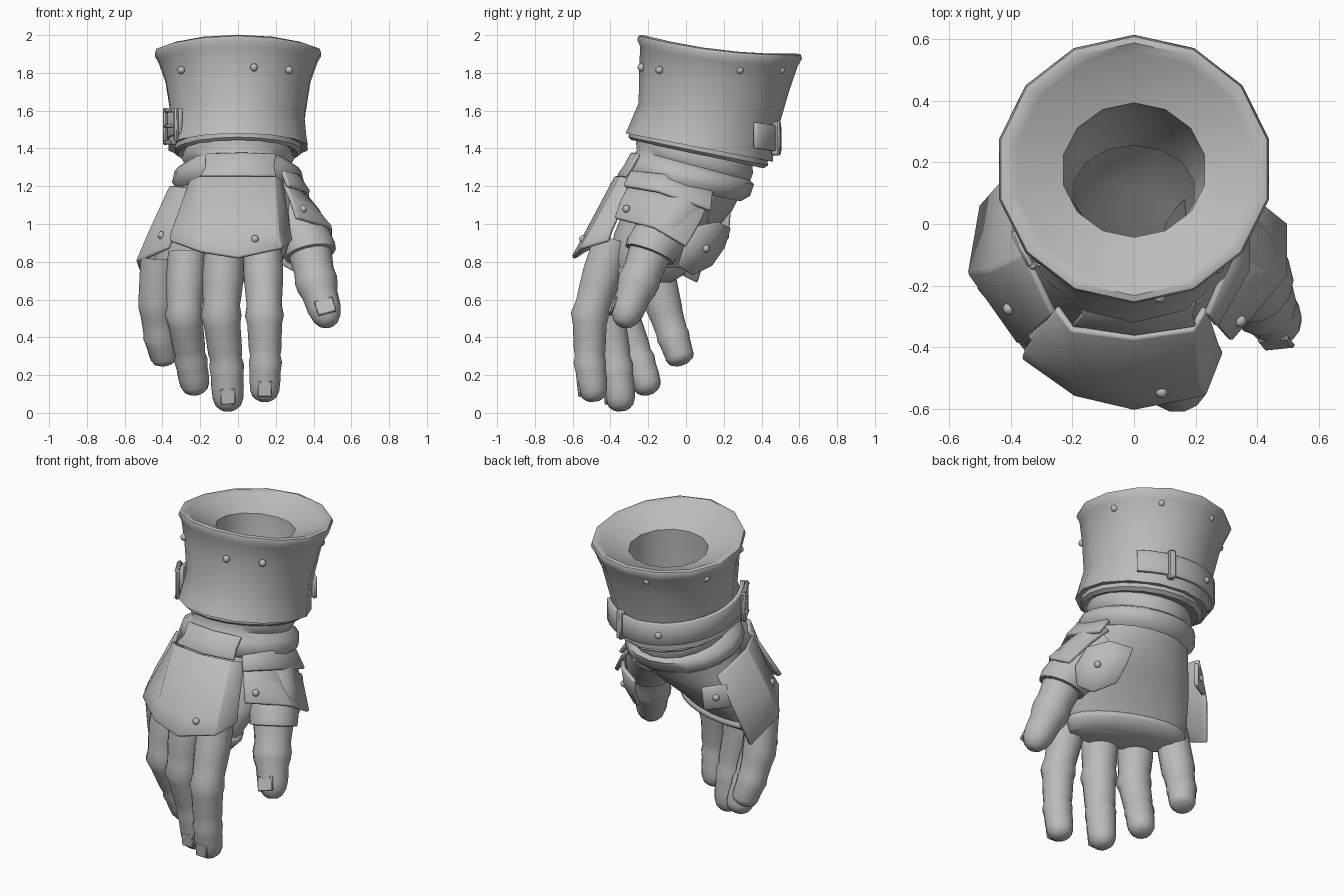
import bpy, bmesh
from math import sin, cos, pi, radians
from mathutils import Vector, Matrix

cube = bpy.data.objects.get("Cube")
if cube:
    bpy.data.objects.remove(cube, do_unlink=True)

GREY = (0.5, 0.5, 0.5, 1)
steel = bpy.data.materials.new("plain_grey")
steel.use_nodes = True
steel.diffuse_color = GREY
bsdf = steel.node_tree.nodes["Principled BSDF"]
bsdf.inputs["Base Color"].default_value = GREY
bsdf.inputs["Roughness"].default_value = 0.6


def make(name, bm, thickness=0, bevel=0, angle=40):
    bmesh.ops.recalc_face_normals(bm, faces=bm.faces)
    mesh = bpy.data.meshes.new(name)
    bm.to_mesh(mesh)
    bm.free()
    mesh.materials.append(steel)
    ob = bpy.data.objects.new(name, mesh)
    bpy.context.collection.objects.link(ob)
    bpy.ops.object.select_all(action='DESELECT')
    ob.select_set(True)
    bpy.context.view_layer.objects.active = ob
    bpy.ops.object.shade_smooth_by_angle(angle=radians(angle))
    if thickness:
        mod = ob.modifiers.new("thickness", 'SOLIDIFY')
        mod.thickness = thickness
        mod.offset = 0
    if bevel:
        mod = ob.modifiers.new("soft_edges", 'BEVEL')
        mod.width = bevel
        mod.limit_method = 'ANGLE'
    return ob


def skin(name, rings, cap_end=False, **kw):
    """Bridge closed rings of points."""
    bm = bmesh.new()
    loops = [[bm.verts.new(p) for p in ring] for ring in rings]
    n = len(loops[0])
    for a, b in zip(loops, loops[1:]):
        for i in range(n):
            j = (i + 1) % n
            bm.faces.new((a[i], a[j], b[j], b[i]))
    if cap_end:
        bm.faces.new(loops[-1])
    return make(name, bm, **kw)


def oval(cx, cy, cz, rx, ry, slope=0, bow=0, turn=0, n=14):
    """Tilted, bowed and turned ellipse."""
    pts = []
    for i in range(n):
        a = 2 * pi * i / n + pi / 2
        x, y = rx * cos(a), ry * sin(a)
        pts.append((cx + x * cos(turn) - y * sin(turn),
                    cy + x * sin(turn) + y * cos(turn),
                    cz + slope * sin(a) + bow * sin(a) ** 2))
    return pts


def panel(name, rows, thickness=0.025, bevel=0.006, angle=25):
    """Armour sheet through rows of points."""
    bm = bmesh.new()
    grid = [[bm.verts.new(p) for p in row] for row in rows]
    for a, b in zip(grid, grid[1:]):
        for i in range(len(a) - 1):
            bm.faces.new((a[i], a[i + 1], b[i + 1], b[i]))
    return make(name, bm, thickness, bevel, angle)


def box(name, centre, size, rotation, bevel=0.008):
    bm = bmesh.new()
    bmesh.ops.create_cube(bm, size=1, matrix=Matrix.Translation(centre)
                          @ rotation.to_4x4() @ Matrix.Diagonal((*size, 1)))
    return make(name, bm, bevel=bevel)


def rivet(name, centre):
    bm = bmesh.new()
    bmesh.ops.create_uvsphere(bm, u_segments=10, v_segments=6, radius=0.021,
                              matrix=Matrix.Translation(centre))
    return make(name, bm, angle=60)


def digit(name, path, radius, profile, nail=0, n=14):
    """Tube along a path; profile pairs are (fraction along, radius factor)."""
    path = [Vector(p) for p in path]
    last = len(path) - 1

    def at(t):
        t = min(max(t, 0), 1) * last
        k = min(int(t), last - 1)
        return path[k].lerp(path[k + 1], t - k)

    def frame(t):
        d = (at(t + 0.08) - at(t - 0.08)).normalized()
        u = (Vector((1, 0, 0)) - d * d.x).normalized()
        return u, d.cross(u), d

    rings = []
    for t, f in profile:
        u, v, _ = frame(t)
        rings.append([at(t) + radius * f * (u * cos(2 * pi * i / n) + v * sin(2 * pi * i / n))
                      for i in range(n)])
    skin(name, rings, True)
    if nail:
        u, v, d = frame(.88)
        front = v if v.y < 0 else -v
        box(name + "_nail", at(.88) + front * radius * nail, (radius * .75, .016, .085),
            Matrix((u, front, d)).transposed(), .005)


# Forearm cuff: outer wall, rolled rim, funnel and hollow sleeve
skin("cuff", [oval(0, *r) for r in (
    (.07, 1.415, .30, .32, -.075),
    (.07, 1.405, .378, .39, -.075),
    (.08, 1.44, .372, .382, -.08),
    (.115, 1.56, .36, .366, -.08),
    (.15, 1.76, .393, .398, -.05),
    (.175, 1.86, .43, .418, -.05, .03),
    (.178, 1.895, .45, .436, -.05, .03),
    (.178, 1.916, .443, .43, -.05, .03),
    (.178, 1.922, .42, .41, -.05, .03),
    (.178, 1.91, .39, .38, -.05, .02),
    (.175, 1.85, .235, .218, -.02),
    (.155, 1.50, .23, .208, -.03),
    (.105, 1.34, .2, .15, -.03))], angle=50)
skin("cuff_under_band", [oval(0, *r, n=18) for r in (
    (.065, 1.43, .34, .365, -.075),
    (.065, 1.385, .34, .369, -.075),
    (.06, 1.37, .32, .35, -.075),
    (.06, 1.39, .27, .29, -.075))])

# Padded wrist folds
skin("wrist", [oval(0, *r, n=20) for r in (
    (.05, 1.40, .28, .30, -.08),
    (.045, 1.35, .30, .31, -.08),
    (.04, 1.31, .28, .30, -.08),
    (.03, 1.28, .335, .33, -.07),
    (.01, 1.22, .35, .33, -.07),
    (.0, 1.18, .31, .29, -.06))], angle=60)

# Glove body with hem and webbing at the finger roots
skin("palm", [oval(*r, n=20) for r in (
    (0, .03, 1.26, .29, .28, -.06, 0, -.15),
    (-.01, -.03, 1.10, .33, .27, -.03, 0, -.3),
    (-.05, -.12, .95, .365, .24, 0, 0, -.38),
    (-.10, -.19, .82, .365, .18, 0, 0, -.38),
    (-.11, -.20, .77, .35, .15, 0, 0, -.38),
    (-.11, -.20, .755, .36, .16, 0, 0, -.38),
    (-.11, -.20, .735, .355, .155, 0, 0, -.38),
    (-.11, -.23, .69, .32, .10, 0, 0, -.38))], cap_end=True, angle=50)

# Fingers with swollen joints and rounded tips
FINGER = ((0, 1), (.15, 1.05), (.22, 1), (.29, .93), (.34, 1.03), (.40, .92), (.58, .86),
          (.62, .80), (.67, .88), (.74, .82), (.82, .82), (.91, .77), (.96, .64), (.985, .45),
          (1, .25))
BLUNT = ((0, 1), (.3, 1.02), (.36, 1.02), (.45, .94), (.62, .88), (.68, .93), (.75, .86),
         (.92, .8), (.97, .68), (1, .4))
THUMB = ((0, 1.1), (.2, 1.15), (.38, 1.05), (.42, 1.02), (.425, .85), (.55, .78), (.62, .84),
         (.68, .8), (.74, .7), (.86, .66), (.93, .56), (.98, .38), (1, .2))
digit("index_finger", [(.13, -.39, .92), (.14, -.51, .52), (.145, -.51, .27), (.14, -.485, .06)],
      .1, FINGER, .73)
digit("middle_finger", [(-.07, -.38, .9), (-.09, -.42, .52), (-.06, -.37, .25), (-.05, -.34, .01)],
      .105, FINGER, .73)
digit("ring_finger", [(-.27, -.30, .85), (-.285, -.34, .52), (-.25, -.25, .28), (-.22, -.19, .10)],
      .1, FINGER)
digit("little_finger", [(-.42, -.17, .83), (-.43, -.12, .57), (-.415, -.07, .41), (-.38, -.02, .26)],
      .096, BLUNT)
digit("thumb", [(.22, .0, 1.1), (.37, -.17, .9), (.42, -.26, .67), (.485, -.34, .46)], .135,
      THUMB, .59)

# Armour sheets on the back of the hand, little finger side and thumb side
panel("wrist_flap", [[(-.17, -.25, 1.37), (.02, -.28, 1.375), (.2, -.25, 1.37)],
                     [(-.17, -.29, 1.3), (.02, -.32, 1.3), (.19, -.29, 1.3)],
                     [(-.2, -.325, 1.25), (.0, -.355, 1.25), (.2, -.325, 1.25)]])
panel("hand_back_plate", [
    [(-.25, -.27, 1.23), (-.2, -.34, 1.25), (0, -.365, 1.25), (.19, -.34, 1.25), (.23, -.27, 1.23)],
    [(-.35, -.40, .96), (-.2, -.5, .94), (0, -.54, .92), (.21, -.51, .94), (.27, -.39, .97)],
    [(-.36, -.43, .91), (-.19, -.55, .85), (0, -.595, .82), (.23, -.55, .87), (.28, -.41, .91)]])
panel("little_side_plate", [
    [(-.26, -.29, 1.19), (-.35, -.1, 1.2), (-.34, .17, 1.13)],
    [(-.33, -.35, .97), (-.46, -.15, .96), (-.43, .13, .92)],
    [(-.37, -.385, .87), (-.53, -.16, .80), (-.49, .06, .69)]])
panel("little_side_tab", [[(-.38, .14, 1.08), (-.27, .23, 1.06)], [(-.41, .13, .94), (-.28, .22, .92)]])
panel("thumb_plate", [
    [(.24, -.29, 1.22), (.30, -.12, 1.2), (.29, .12, 1.12)],
    [(.28, -.34, 1.13), (.39, -.16, 1.10), (.39, .08, 1.02)],
    [(.31, -.375, 1.03), (.49, -.17, .98), (.49, .0, .88)]])
panel("thumb_upper_plate", [[(.235, -.29, 1.28), (.31, -.11, 1.26), (.3, .14, 1.17)],
                            [(.265, -.33, 1.2), (.37, -.15, 1.17), (.37, .13, 1.07)]])
panel("thumb_palm_plate", [[(.40, .06, .99), (.32, .17, 1.01), (.2, .23, .98)],
                           [(.43, -.01, .88), (.35, .10, .86), (.22, .20, .88)],
                           [(.39, -.04, .78), (.33, .03, .73), (.24, .13, .78)]])


# Cuff strap with buckle and keeper loop
def on_strap(deg, dz=0, out=.022):
    a = radians(deg)
    return Vector(((.36 + out) * cos(a), .105 + (.366 + out) * sin(a), 1.51 - .06 * sin(a) + dz))


def strap_box(name, deg, dz, out, size, facing):
    box(name, on_strap(deg, dz, out), size, Matrix.Rotation(radians(facing), 3, 'Z'))


angles = range(42, 219, 11)
panel("strap", [[on_strap(a, .068) for a in angles], [on_strap(a, -.068) for a in angles]],
      .025, .004, 40)
for side in (-1, 1):
    strap_box("buckle_bar", 207, .085 * side - .02, .045, (.025, .13, .025), 207)
    strap_box("buckle_post", 207 + 9 * side, -.02, .045, (.025, .025, .18), 207)
strap_box("buckle_pin", 207, -.02, .045, (.02, .12, .02), 207)
strap_box("keeper_loop", 72, 0, .025, (.045, .045, .18), 72)

# Rivets around the cuff and on the plates
for deg in (-48, -78, 18, 58, 106, 156, 222):
    a = radians(deg)
    rivet("cuff_rivet", (.405 * cos(a), .16 + .405 * sin(a), 1.815 + .06 * max(0, -sin(a) - .75)))
for c in ((.09, -.545, .92), (-.405, -.275, .94), (.345, -.315, 1.08), (.36, .105, .87),
          (-.34, .185, 1.0), (-.14, .475, 1.45)):
    rivet("plate_rivet", c)
